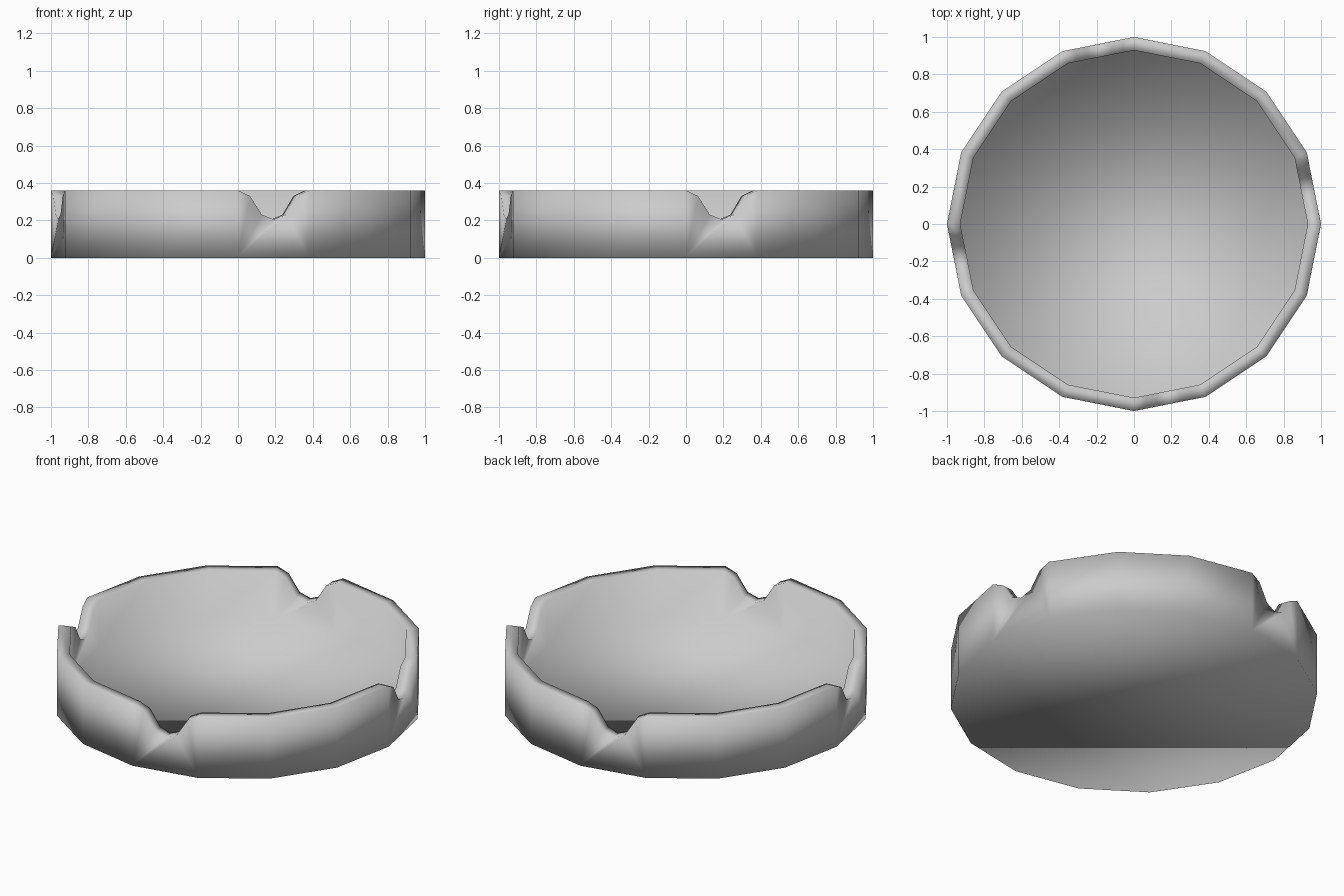
import bpy, bmesh
from math import cos, sin, pi

if "Cube" in bpy.data.objects:
    bpy.data.objects.remove(bpy.data.objects["Cube"])

SIDES, TOP, FLOOR = 16, 0.36, 0.07
R_OUT, R_IN = 1.0, 0.929
DIPS = (0.03, 0.13, 0.155, 0.13, 0.03)   # notch profile across one side

bm = bmesh.new()


def base_ring(r, z):
    return [bm.verts.new((r * cos(i * pi / 8), r * sin(i * pi / 8), z)) for i in range(SIDES)]


def rim_sides(r):
    """Top edge of each side; every fourth side carries a notch."""
    corners = base_ring(r, TOP)
    sides = []
    for i in range(SIDES):
        a, b = corners[i], corners[(i + 1) % SIDES]
        mid = []
        if i % 4 == 0:
            for k, d in enumerate(DIPS):
                p = a.co.lerp(b.co, (k + 1) / 6)
                mid.append(bm.verts.new((p.x, p.y, TOP - d)))
        sides.append([a] + mid + [b])
    return sides


base, floor = base_ring(R_OUT, 0), base_ring(R_IN, FLOOR)
outer, inner = rim_sides(R_OUT), rim_sides(R_IN)

# Underside and inside floor
bm.faces.new(base[::-1])
bm.faces.new(floor)

# Walls and rim
for i in range(SIDES):
    j = (i + 1) % SIDES
    bm.faces.new([base[i], base[j]] + outer[i][::-1])
    bm.faces.new([floor[j], floor[i]] + inner[i])
    for k in range(len(outer[i]) - 1):
        bm.faces.new((outer[i][k], outer[i][k + 1], inner[i][k + 1], inner[i][k]))

bmesh.ops.recalc_face_normals(bm, faces=bm.faces[:])
for f in bm.faces:
    f.smooth = True

mesh = bpy.data.meshes.new("notched_dish")
bm.to_mesh(mesh)
bm.free()
dish = bpy.data.objects.new("notched_dish", mesh)
bpy.context.collection.objects.link(dish)
